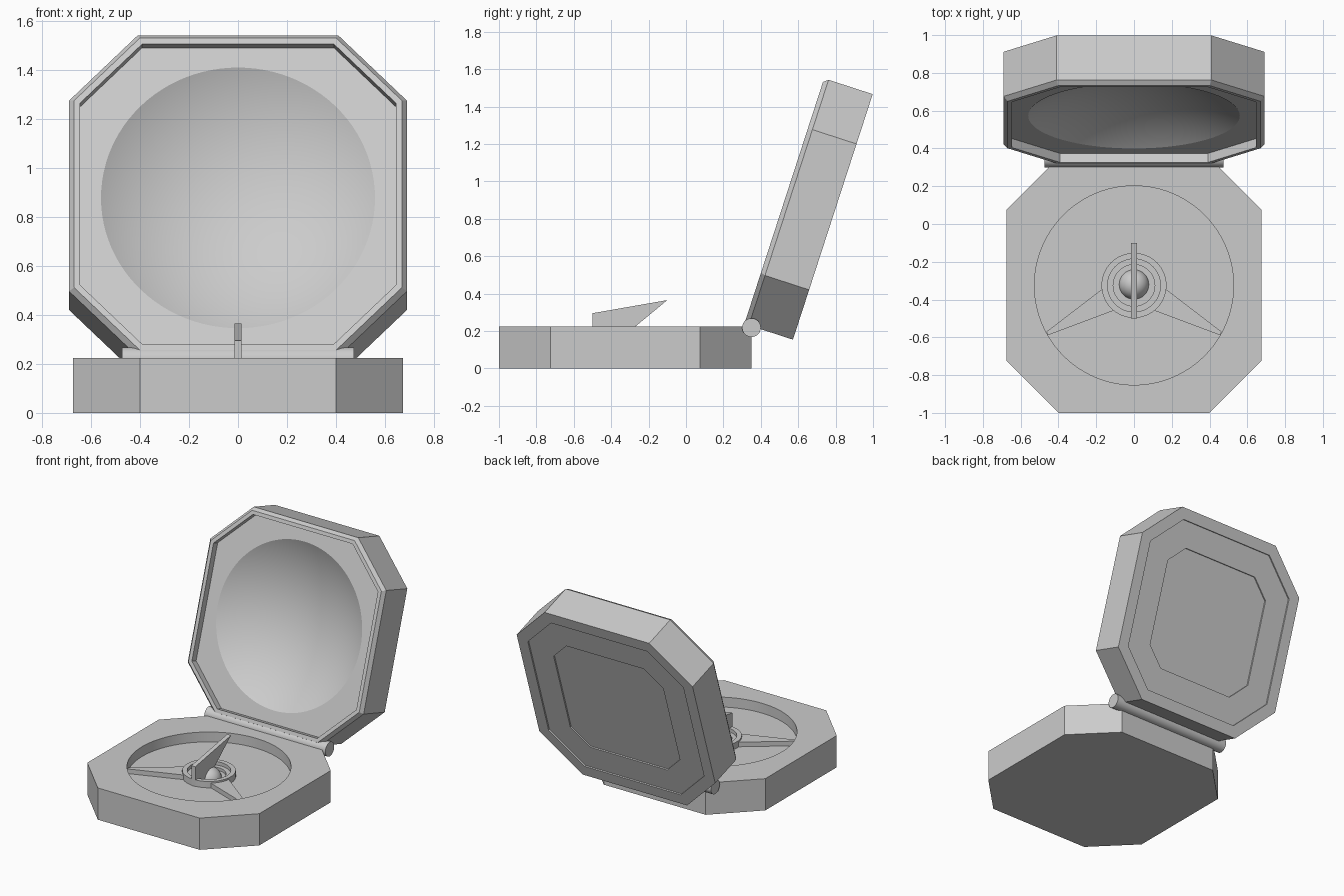
import bpy, bmesh, math
from mathutils import Vector, Matrix

if "Cube" in bpy.data.objects:
    bpy.data.objects.remove(bpy.data.objects["Cube"])

grey = bpy.data.materials.new("light_grey")
grey.diffuse_color = (0.6, 0.6, 0.6, 1)
grey.use_nodes = True
grey.node_tree.nodes["Principled BSDF"].inputs["Base Color"].default_value = grey.diffuse_color


def make(name, bm, smooth=False):
    bmesh.ops.recalc_face_normals(bm, faces=bm.faces)
    me = bpy.data.meshes.new(name)
    bm.to_mesh(me)
    bm.free()
    me.materials.append(grey)
    ob = bpy.data.objects.new(name, me)
    bpy.context.collection.objects.link(ob)
    if smooth:
        smooth_by_angle(ob)
    return ob


def activate(ob):
    bpy.ops.object.select_all(action='DESELECT')
    ob.select_set(True)
    bpy.context.view_layer.objects.active = ob


def smooth_by_angle(ob):
    activate(ob)
    bpy.ops.object.shade_smooth_by_angle(angle=math.radians(25))


def octagon(half, flat):
    q = [(flat, -half), (half, -flat), (half, flat), (flat, half)]
    return q + [(-x, -y) for x, y in q]


def circle(r, n=96):
    return [(r * math.cos(2 * math.pi * i / n), r * math.sin(2 * math.pi * i / n)) for i in range(n)]


def loft(loops, closed=False):
    """Skin a list of (outline, z); cap both ends, or join last to first."""
    bm = bmesh.new()
    rings = [[bm.verts.new((x, y, z)) for x, y in pts] for pts, z in loops]
    pairs = list(zip(rings, rings[1:]))
    if closed:
        pairs.append((rings[-1], rings[0]))
    else:
        bm.faces.new(rings[0])
        bm.faces.new(rings[-1])
    n = len(rings[0])
    for a, b in pairs:
        for i in range(n):
            j = (i + 1) % n
            bm.faces.new((a[i], a[j], b[j], b[i]))
    return bm


def carve(ob, cutter):
    cutter.hide_render = True
    mod = ob.modifiers.new("carve", 'BOOLEAN')
    mod.operation, mod.solver, mod.object = 'DIFFERENCE', 'EXACT', cutter
    activate(ob)
    bpy.ops.object.modifier_apply(modifier=mod.name)
    bpy.data.objects.remove(cutter)
    smooth_by_angle(ob)


CY, FLOOR, TOP = -0.325, 0.155, 0.225

# Base with round dial recess
base = make("base", loft([(octagon(0.675, 0.4), 0), (octagon(0.675, 0.4), TOP)]))
carve(base, make("recess_cutter", loft([(circle(0.527), FLOOR), (circle(0.527), 0.4)])))
base.location.y = CY

# Stepped ring around the centre
ring = make("dial_ring", loft([(circle(r, 64), z) for r, z in (
    (0.172, 0.15), (0.172, 0.2), (0.14, 0.2), (0.14, 0.175), (0.11, 0.175), (0.11, 0.15))],
    closed=True), True)
ring.location.y = CY

# Centre ball
bm = bmesh.new()
bmesh.ops.create_uvsphere(bm, u_segments=32, v_segments=16, radius=0.08)
ball = make("centre_ball", bm, True)
ball.location = (0, CY + 0.005, 0.14)

# Two tapered arms
arm = [(0.155, -0.065), (0.525, -0.01), (0.525, 0.01), (0.155, 0.065)]
for side, deg in (("right", -29), ("left", 209)):
    ob = make(side + "_arm", loft([(arm, 0.15), (arm, 0.188)]))
    ob.location.y = CY
    ob.rotation_euler.z = math.radians(deg)

# Upright pointer blade, profile in the y-z plane
blade = [(-0.5, 0.15), (-0.5, 0.295), (-0.1, 0.365), (-0.36, 0.15)]
bm = loft([(blade, -0.015), (blade, 0.015)])
for v in bm.verts:
    v.co = Vector((v.co.z, v.co.x, v.co.y))
make("pointer_blade", bm)

# Hinge pin
pin = make("hinge_pin", loft([(circle(0.05, 32), -0.475), (circle(0.05, 32), 0.475)]), True)
pin.rotation_euler.y = math.pi / 2
pin.location = (0, 0.35, 0.218)


# Lid: nested back recesses, chamfered lip, inner panel
def lid_oct(half):
    return octagon(half, 0.41 - (0.69 - half) * math.tan(math.pi / 8))


lid = make("lid", loft([(lid_oct(h), t) for h, t in (
    (0.43, 0.02), (0.43, 0.01), (0.61, 0.01), (0.61, 0), (0.69, 0), (0.69, 0.248),
    (0.67, 0.273), (0.645, 0.273), (0.645, 0.223))]))

# Shallow dish in the lid
depth, rad = 0.17, 0.56
R = (rad * rad + depth * depth) / (2 * depth)
bm = bmesh.new()
bmesh.ops.create_uvsphere(bm, u_segments=96, v_segments=96, radius=R,
                          matrix=Matrix.Translation((0, 0, 0.223 - depth + R)))
carve(lid, make("dish_cutter", bm))
lid.location = (0, 0.785, 0.81)
lid.rotation_euler.x = math.radians(72)
